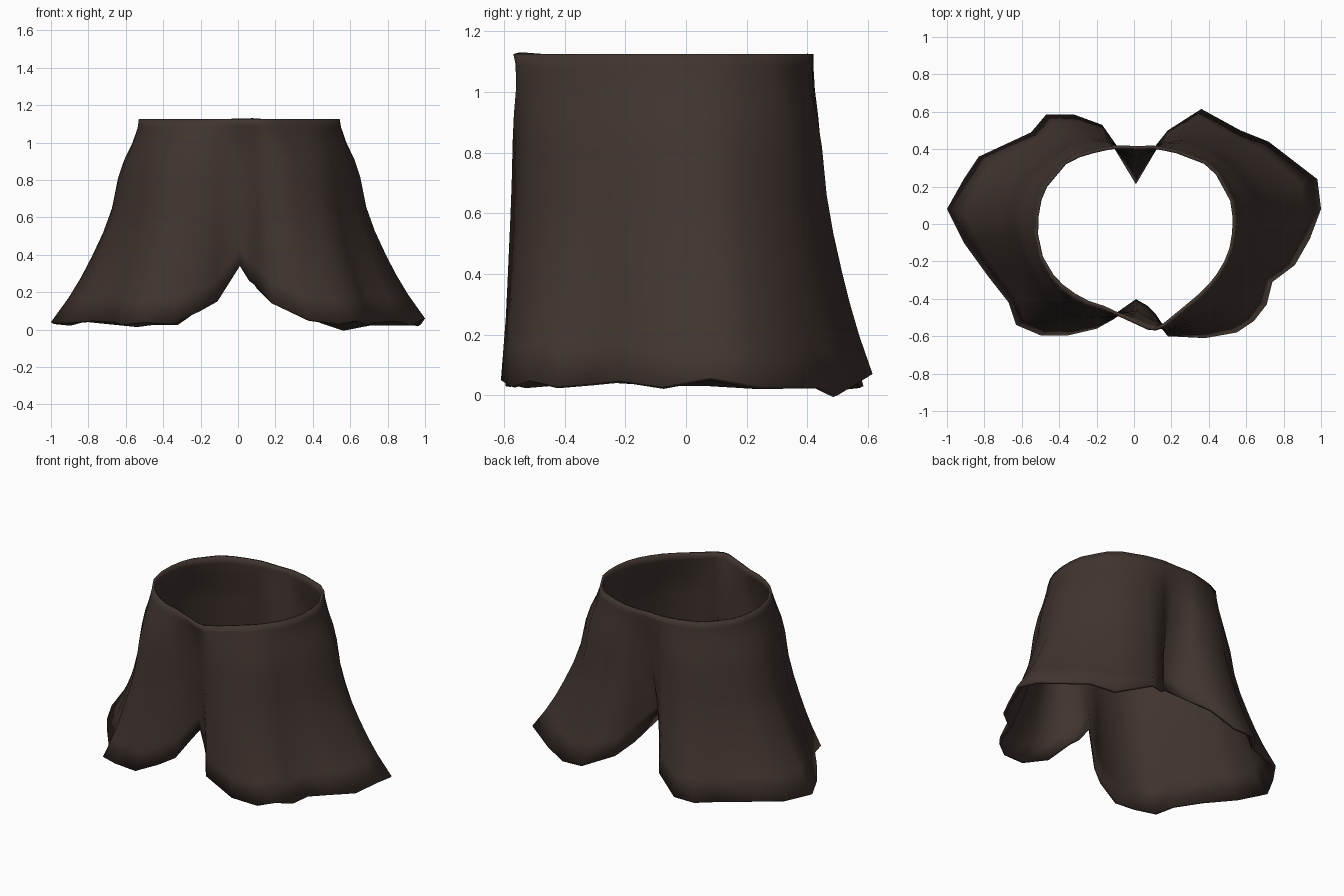
import bpy, bmesh, math

if "Cube" in bpy.data.objects:
    bpy.data.objects.remove(bpy.data.objects["Cube"])

TOP = 1.125
# Waist outline (x, y), counter-clockwise from the right side
WAIST = [(.545, .0), (.51, .2), (.38, .34), (.2, .4), (0, .415), (-.2, .4), (-.38, .33),
         (-.5, .17), (-.53, 0), (-.52, -.14), (-.43, -.3), (-.3, -.4), (-.14, -.46),
         (0, -.53), (.1, -.575), (.18, -.54), (.3, -.43), (.44, -.3), (.52, -.16)]
# Ragged hem (x, y, z), counter-clockwise, with a split at the back and the front
HEM = [(1, .08, .06), (.98, .24, .03), (.72, .44, .03), (.57, .5, .0), (.36, .615, .07),
       (.18, .5, .14), (.1, .4, .22), (.01, .23, .36), (-.1, .43, .2), (-.17, .53, .13),
       (-.32, .585, .03), (-.47, .585, .03), (-.55, .49, .02), (-.83, .36, .05),
       (-.91, .24, .03), (-1, .08, .04), (-.91, -.1, .04), (-.78, -.28, .05),
       (-.67, -.42, .04), (-.63, -.54, .03), (-.5, -.595, .04), (-.35, -.595, .03),
       (-.2, -.56, .1), (-.11, -.51, .15), (.01, -.42, .34), (.06, -.45, .26),
       (.1, -.49, .23), (.18, -.6, .14), (.38, -.61, .05), (.55, -.58, .03),
       (.64, -.52, .05), (.71, -.43, .03), (.74, -.31, .04), (.86, -.22, .05),
       (.94, -.08, .03)]
# Flare: fraction down the cloth -> fraction of the way out to the hem
FLARE = [(0, 0), (.04, .015), (.12, .08), (.2, .17), (.29, .24), (.44, .31), (.56, .41),
         (.68, .54), (.78, .66), (.88, .8), (1, 1)]


def polar(x, y):
    return math.atan2(y, x) % math.tau, math.hypot(x, y)


def waist_point(angle):
    """Point on the smooth waist loop at the given angle."""
    pts = sorted(polar(*p) for p in WAIST)
    pts = [(pts[-1][0] - math.tau, pts[-1][1])] + pts + [(pts[0][0] + math.tau, pts[0][1])]
    for (a0, r0), (a1, r1) in zip(pts, pts[1:]):
        if a0 <= angle <= a1:
            r = r0 + (r1 - r0) * (angle - a0) / (a1 - a0)
            return r * math.cos(angle), r * math.sin(angle)


# Cloth shell: one column of points per hem corner
bm = bmesh.new()
columns = []
for hx, hy, hz in HEM:
    angle, _ = polar(hx, hy)
    wx, wy = waist_point(angle)
    front = max(0, -math.sin(angle))
    col = []
    for t, f in FLARE:
        fy = f + (f ** .55 - f) * front          # front panels hang straighter
        col.append(bm.verts.new((wx + (hx - wx) * f, wy + (hy - wy) * fy,
                                 TOP + (hz - TOP) * t)))
    columns.append(col)
for i, a in enumerate(columns):
    b = columns[(i + 1) % len(columns)]
    for k in range(len(FLARE) - 1):
        bm.faces.new((a[k], a[k + 1], b[k + 1], b[k])).smooth = True
mesh = bpy.data.meshes.new("skirt")
bm.to_mesh(mesh)
bm.free()
skirt = bpy.data.objects.new("skirt", mesh)
bpy.context.collection.objects.link(skirt)

# Cloth thickness, growing inwards
solid = skirt.modifiers.new("thickness", "SOLIDIFY")
solid.thickness = .018
solid.offset = -1

cloth = bpy.data.materials.new("dark brown cloth")
cloth.diffuse_color = (.052, .035, .029, 1)
cloth.use_nodes = True
cloth.node_tree.nodes["Principled BSDF"].inputs["Base Color"].default_value = cloth.diffuse_color
mesh.materials.append(cloth)
